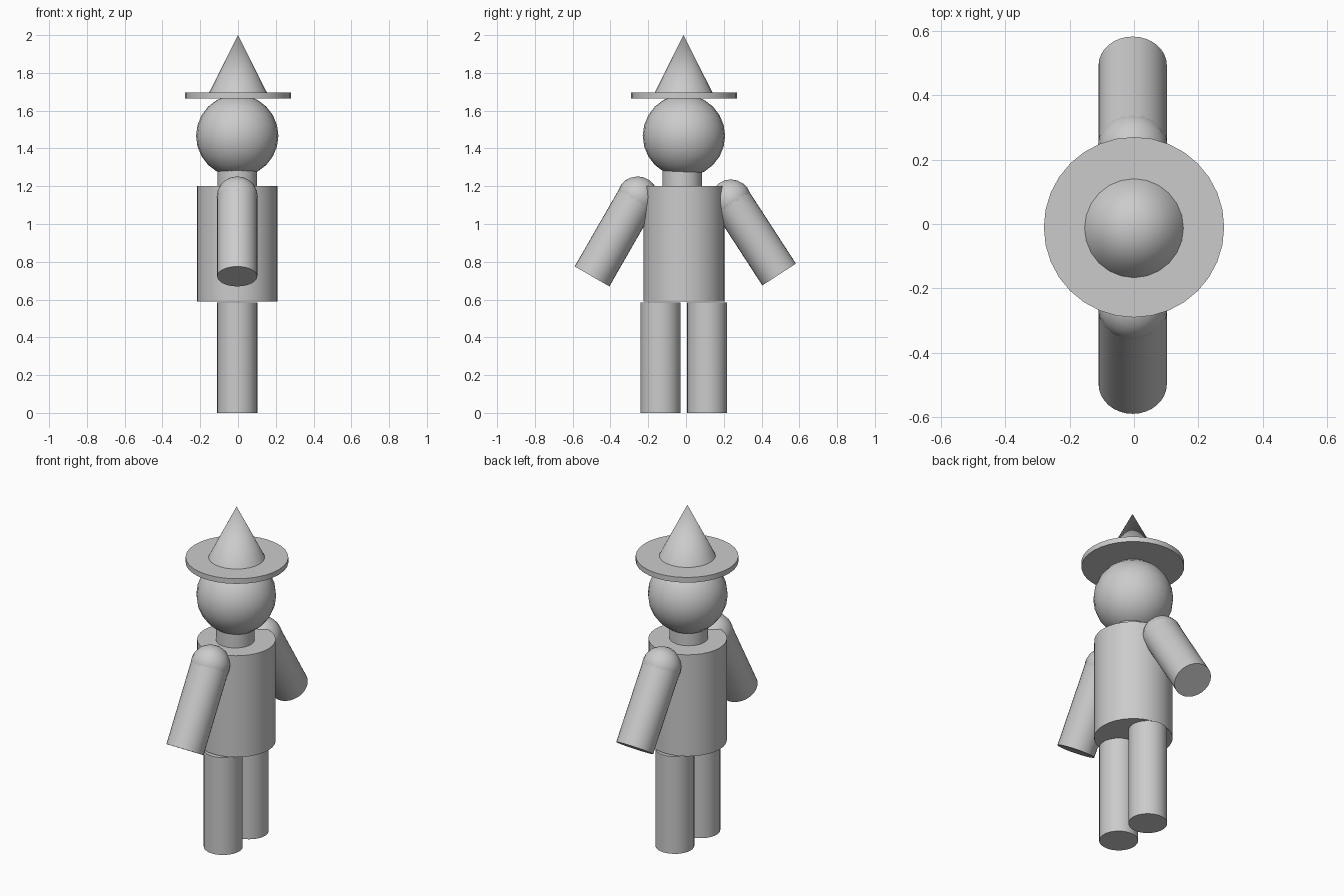
import bpy
import math
from mathutils import Vector

if "Cube" in bpy.data.objects:
    bpy.data.objects.remove(bpy.data.objects["Cube"])

X0 = -0.004


def finish(name):
    ob = bpy.context.object
    ob.name = name
    bpy.ops.object.shade_smooth_by_angle(angle=math.radians(30))
    return ob


def rod(name, a, b, r, r2=None, sides=32):
    """Cylinder, or cone when r2 is given, from point a to point b."""
    a, b = Vector(a), Vector(b)
    d = b - a
    bpy.ops.mesh.primitive_cone_add(vertices=sides, radius1=r,
                                    radius2=r if r2 is None else r2,
                                    depth=d.length, location=(a + b) / 2,
                                    rotation=d.to_track_quat('Z', 'Y').to_euler())
    return finish(name)


def ball(name, loc, r, seg=20, rings=10):
    bpy.ops.mesh.primitive_uv_sphere_add(segments=seg, ring_count=rings,
                                         radius=r, location=loc)
    return finish(name)


# Legs
for side, y in (("left", -0.135), ("right", 0.112)):
    rod(side + "_leg", (X0, y, 0), (X0, y, 0.585), 0.106)

# Torso, neck and head
rod("torso", (X0, -0.01, 0.59), (X0, -0.01, 1.2), 0.214)
rod("neck", (X0, -0.02, 1.195), (X0, -0.02, 1.32), 0.105)
ball("head", (X0, -0.011, 1.467), 0.218, 24, 12)

# Arms: tilted cylinders with rounded shoulders
arms = (("left", (-0.4975, 0.7225), (-0.256, 1.143)),
        ("right", (0.493, 0.7325), (0.237, 1.127)))
for side, hand, shoulder in arms:
    rod(side + "_arm", (X0, *hand), (X0, *shoulder), 0.106)
    ball(side + "_shoulder", (X0, *shoulder), 0.109)

# Hat: thin brim and pointed cone
rod("hat_brim", (0, -0.01, 1.664), (0, -0.01, 1.695), 0.28)
rod("hat_cone", (0, -0.013, 1.69), (0, -0.013, 2.0), 0.156, 0.0, 24)
